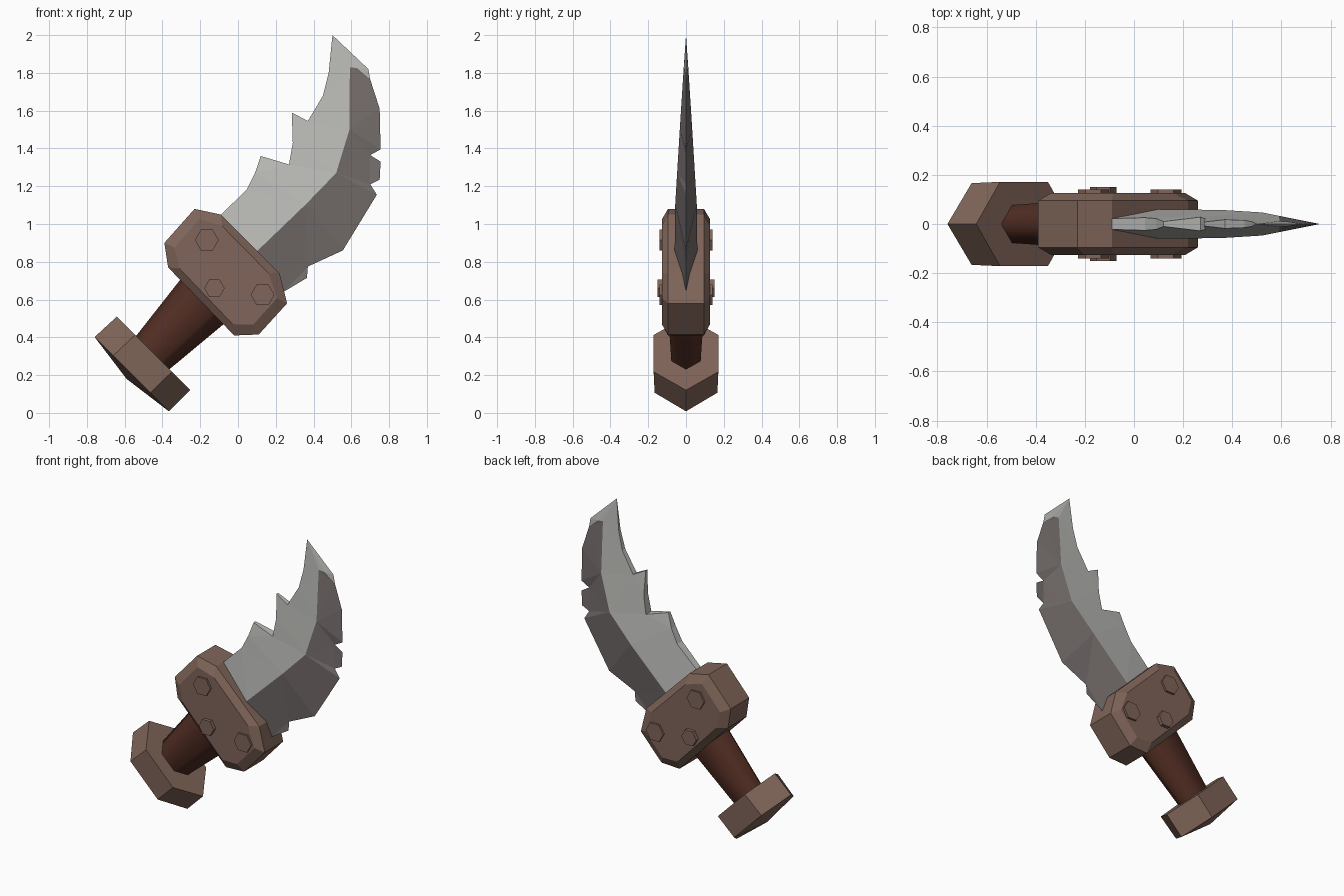
import bpy, bmesh, math
from mathutils import Vector
from mathutils.geometry import delaunay_2d_cdt

if "Cube" in bpy.data.objects:
    bpy.data.objects.remove(bpy.data.objects["Cube"])


def material(name, rgb):
    m = bpy.data.materials.new(name)
    m.diffuse_color = (*rgb, 1)
    m.use_nodes = True
    m.node_tree.nodes["Principled BSDF"].inputs["Base Color"].default_value = m.diffuse_color
    return m


STEEL = material("pale steel", (0.50, 0.50, 0.48))
EDGE = material("dark steel", (0.19, 0.165, 0.16))
WOOD = material("brown fittings", (0.215, 0.13, 0.10))
GRIP = material("dark leather", (0.085, 0.027, 0.017))


def finish(name, bm, *mats):
    bmesh.ops.remove_doubles(bm, verts=bm.verts, dist=0.0005)
    bmesh.ops.recalc_face_normals(bm, faces=bm.faces)
    me = bpy.data.meshes.new(name)
    bm.to_mesh(me)
    bm.free()
    for m in mats:
        me.materials.append(m)
    ob = bpy.data.objects.new(name, me)
    bpy.context.collection.objects.link(ob)
    return ob


def loft(name, rings, mat):
    """Skin a list of equal-length rings and cap both ends."""
    bm = bmesh.new()
    rows = [[bm.verts.new(p) for p in r] for r in rings]
    n = len(rows[0])
    for a, b in zip(rows, rows[1:]):
        for i in range(n):
            j = (i + 1) % n
            bm.faces.new((a[i], a[j], b[j], b[i]))
    bm.faces.new(rows[0])
    bm.faces.new(rows[-1])
    return finish(name, bm, mat)


# Handle frame: the handle leans 45 degrees, V runs across it
V = Vector((-1, 0, 1)).normalized()
Y = Vector((0, 1, 0))


def handle_ring(x, z, r, squash=0.72):
    c = Vector((x, 0, z))
    return [c + V * r * math.cos(k * math.pi / 3)
            + Y * r * squash * math.sin(k * math.pi / 3) for k in range(6)]


# Pommel: flattened hexagonal block with a shallow pointed end
loft("pommel", [handle_ring(-0.59, 0.18, 0),
                handle_ring(-0.5625, 0.205, 0.278, 0.69),
                handle_ring(-0.4475, 0.315, 0.275)], WOOD)

# Grip: tapered six-sided shaft, smooth shaded
grip = loft("grip", [handle_ring(-0.47, 0.30, 0.122),
                     handle_ring(-0.12, 0.66, 0.175, 0.66)], GRIP)
for p in grip.data.polygons:
    p.use_smooth = len(p.vertices) == 4

# Guard: eight-sided slab with chamfered faces
outline = [(-0.23, 1.08), (-0.09, 1.05), (0.22, 0.74), (0.26, 0.58),
           (0.11, 0.415), (-0.02, 0.41), (-0.37, 0.77), (-0.39, 0.90)]
centre = Vector((-0.065, 0, 0.745))


def guard_ring(y, inset):
    ring = []
    for x, z in outline:
        d = Vector((x, 0, z)) - centre
        ring.append(centre + d - d.normalized() * inset + Y * y)
    return ring


loft("guard", [guard_ring(-0.127, 0.06), guard_ring(-0.095, 0),
               guard_ring(0.095, 0), guard_ring(0.127, 0.06)], WOOD)

# Hexagonal rivets on both faces of the guard
for i, (x, z, r, h) in enumerate([(-0.165, 0.915, 0.063, 0.14),
                                  (-0.125, 0.66, 0.054, 0.15),
                                  (0.13, 0.625, 0.063, 0.14)]):
    for side, s in (("front", -1), ("back", 1)):
        rings = [[(x + r * math.cos(a), s * y, z + r * math.sin(a))
                  for a in (math.radians(45 + 15 + 60 * k) for k in range(6))]
                 for y in (0.10, h)]
        loft(f"rivet_{side}_{i + 1}", rings, WOOD)

# Blade: (x, z, half thickness) chains from the guard up to the tip
spine = [(-0.15, 0.98, .022), (-0.09, 1.05, .022), (0.045, 1.18, .026),
         (0.09, 1.27, .022), (0.12, 1.36, .010), (0.27, 1.315, .028),
         (0.29, 1.43, .022), (0.285, 1.59, .008), (0.37, 1.545, .018),
         (0.45, 1.68, .015), (0.48, 1.80, .010), (0.50, 2.0, 0)]
ridge = [(0.0, 0.76, .06), (0.105, 0.86, .06), (0.36, 1.105, .057),
         (0.52, 1.27, .047), (0.59, 1.50, .033), (0.592, 1.83, .012),
         (0.63, 1.825, .009), (0.70, 1.765, 0)]
edge = [(0.18, 0.62, 0), (0.24, 0.64, 0), (0.365, 0.715, 0), (0.37, 0.775, 0),
        (0.555, 0.86, 0), (0.735, 1.155, 0), (0.70, 1.21, 0), (0.75, 1.235, 0),
        (0.755, 1.33, 0), (0.70, 1.365, 0), (0.755, 1.395, 0), (0.75, 1.61, 0)]
bm = bmesh.new()


def panel(chain, s, mat_index):
    """Triangulate a closed outline seen from the front."""
    flat = [Vector((x, z)) for x, z, t in chain]
    vs, _, faces, src, *_ = delaunay_2d_cdt(
        flat, [], [list(range(len(flat)))], 1, 1e-6)
    verts = [bm.verts.new((p.x, s * chain[o[0]][2], p.y))
             for p, o in zip(vs, src)]
    for f in faces:
        bm.faces.new([verts[k] for k in f]).material_index = mat_index


for s in (-1, 1):
    panel(spine + [(0.69, 1.82, 0)] + ridge[::-1], s, 0)
    panel(ridge + edge[::-1], s, 1)
# Flat back of the blade
for (x1, z1, t1), (x2, z2, t2) in zip(spine, spine[1:]):
    pts = [(x1, -t1, z1), (x1, t1, z1), (x2, t2, z2)]
    if t2:
        pts.append((x2, -t2, z2))
    bm.faces.new([bm.verts.new(p) for p in pts])
# Close the root hidden in the guard
root = [(-0.15, -.022, 0.98), (0, -.06, 0.76), (0.18, 0, 0.62),
        (0, .06, 0.76), (-0.15, .022, 0.98)]
bm.faces.new([bm.verts.new(p) for p in root])
finish("blade", bm, STEEL, EDGE)
